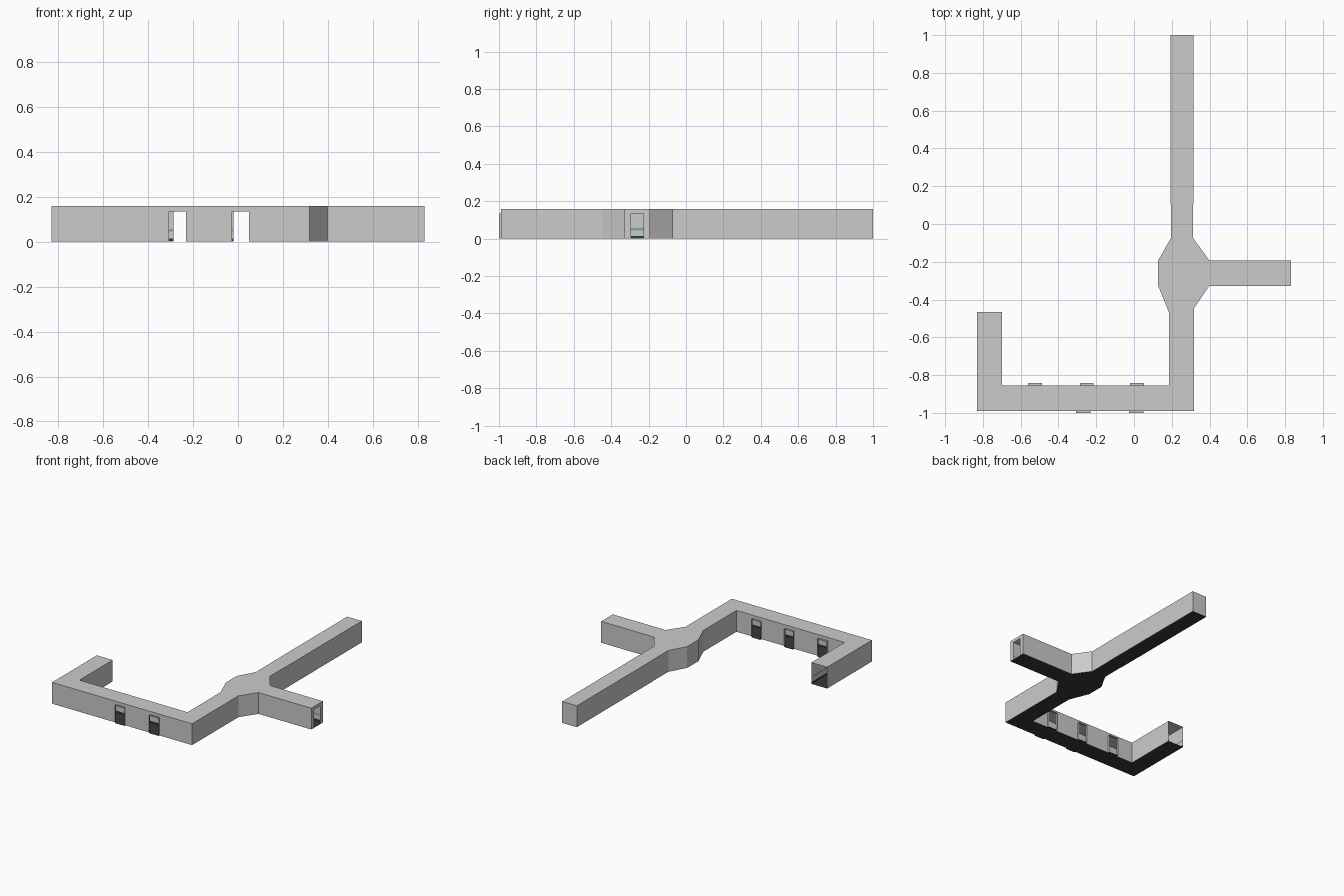
import bpy
from mathutils import Vector

if "Cube" in bpy.data.objects:
    bpy.data.objects.remove(bpy.data.objects["Cube"])

H, DOOR_H = 0.158, 0.134


def material(name, color):
    m = bpy.data.materials.new(name)
    m.diffuse_color = (*color, 1)
    m.use_nodes = True
    m.node_tree.nodes["Principled BSDF"].inputs["Base Color"].default_value = m.diffuse_color
    return m


teal = material("teal_paint", (0.16, 0.42, 0.34))
dark = material("dark_floor", (0.035, 0.04, 0.038))


def make(name, faces, mat=None):
    """Object from a list of polygons."""
    verts, polys = [], []
    for f in faces:
        polys.append(list(range(len(verts), len(verts) + len(f))))
        verts += [tuple(v) for v in f]
    me = bpy.data.meshes.new(name)
    me.from_pydata(verts, [], polys)
    ob = bpy.data.objects.new(name, me)
    bpy.context.collection.objects.link(ob)
    if mat:
        me.materials.append(mat)
    return ob


def strip(p, q, z0, z1):
    return [(p.x, p.y, z0), (q.x, q.y, z0), (q.x, q.y, z1), (p.x, p.y, z1)]


def corridor(name, outline, doors={}, open_edges=()):
    """Hollow corridor from a counter-clockwise plan.
    doors: edge index -> (reveal depth, [(start, end) distances along edge])."""
    pts = [Vector(p) for p in outline]
    walls, frames, stripes, skirting, sills = [], [], [], [], []
    for i, p in enumerate(pts):
        if i in open_edges:
            continue
        q = pts[(i + 1) % len(pts)]
        d = (q - p).normalized()
        out = Vector((d.y, -d.x))
        depth, holes = doors.get(i, (0, []))
        # solid spans between the doorways, with painted bands inside
        marks = [0] + [v for h in holes for v in h] + [(q - p).length]
        for s, e in zip(marks[::2], marks[1::2]):
            a, b = p + d * s, p + d * e
            walls.append(strip(a, b, 0, H))
            ai, bi = a - out * 0.002, b - out * 0.002
            stripes.append(strip(bi, ai, 0.045, 0.056))
            skirting.append(strip(bi, ai, 0.002, 0.014))
        # lintel and projecting reveal of each doorway
        for s, e in holes:
            a, b = p + d * s, p + d * e
            walls.append(strip(a, b, DOOR_H, H))
            if depth:
                ao, bo = a + out * depth, b + out * depth
                frames += [strip(a, ao, 0, DOOR_H), strip(bo, b, 0, DOOR_H),
                           [(v.x, v.y, DOOR_H) for v in (a, ao, bo, b)]]
                sills.append([(v.x, v.y, 0) for v in (a, ao, bo, b)])
    make(name + "_walls", walls)
    make(name + "_ceiling", [[(p.x, p.y, H) for p in pts]])
    make(name + "_floor", [[(p.x, p.y, 0) for p in reversed(pts)]] + sills, dark)
    make(name + "_wall_stripe", stripes, teal)
    make(name + "_skirting", skirting, dark)
    if frames:
        make(name + "_door_reveals", frames)


# main winding corridor with the junction room and east branch
L, R, F, B = -0.83, 0.317, -0.99, -0.856
plan = [(L, F), (R, F), (R, -0.447), (0.398, -0.328), (0.83, -0.328),
        (0.83, -0.192), (0.398, -0.192), (0.312, -0.073), (0.312, 0.103),
        (0.196, 0.103), (0.196, -0.073), (0.127, -0.195), (0.127, -0.325),
        (0.186, -0.47), (0.186, B), (-0.70, B), (-0.70, -0.466), (L, -0.466)]
front = [(a - L, b - L) for a, b in ((-0.307, -0.231), (-0.027, 0.05))]
back = [(0.186 - b, 0.186 - a)
        for a, b in ((-0.02, 0.054), (-0.286, -0.214), (-0.562, -0.487))]
corridor("main_corridor", plan,
         {0: (0.01, front), 4: (0, [(0.034, 0.102)]), 14: (0.015, back)},
         open_edges=(8, 16))

# long north corridor, closed at its far end
corridor("north_corridor",
         [(0.194, 0.103), (0.314, 0.103), (0.314, 1.0), (0.194, 1.0)],
         open_edges=(0,))
